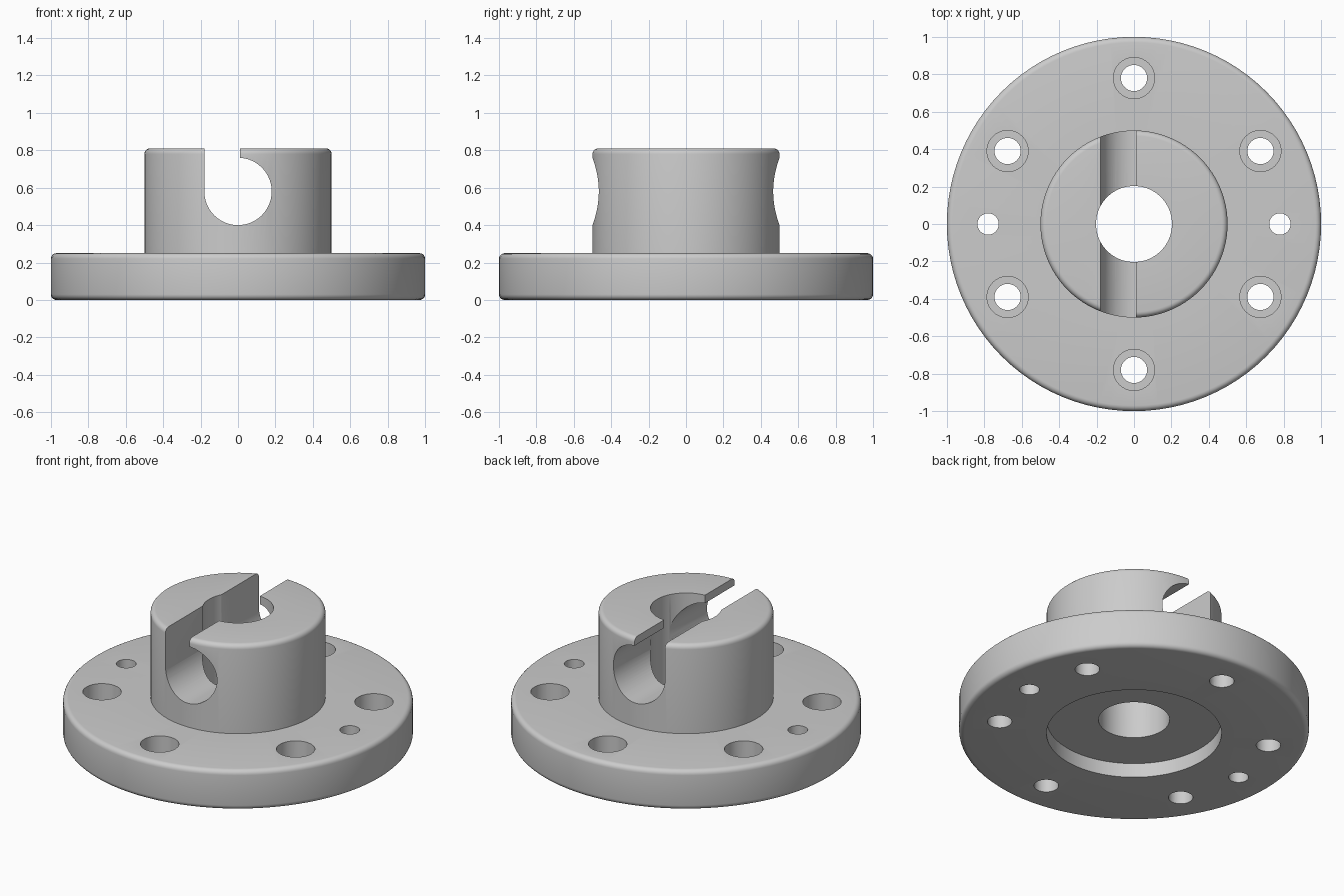
import bpy, bmesh
from math import sin, cos, pi, radians, asin

if "Cube" in bpy.data.objects:
    bpy.data.objects.remove(bpy.data.objects["Cube"])


def make_object(name, bm):
    bmesh.ops.remove_doubles(bm, verts=bm.verts, dist=1e-5)
    bmesh.ops.recalc_face_normals(bm, faces=bm.faces)
    mesh = bpy.data.meshes.new(name)
    bm.to_mesh(mesh)
    bm.free()
    obj = bpy.data.objects.new(name, mesh)
    bpy.context.collection.objects.link(obj)
    return obj


def lathe(name, profile, segments, closed=False, location=(0, 0, 0)):
    """Revolve an (r, z) profile around z."""
    bm = bmesh.new()
    verts = [bm.verts.new((r, 0, z)) for r, z in profile]
    edges = [bm.edges.new(pair) for pair in zip(verts, verts[1:])]
    if closed:
        edges.append(bm.edges.new((verts[-1], verts[0])))
    bmesh.ops.spin(bm, geom=verts + edges, axis=(0, 0, 1), cent=(0, 0, 0),
                   angle=2 * pi, steps=segments)
    obj = make_object(name, bm)
    obj.location = location
    return obj


def arc(cx, cz, r, start, end, steps):
    """Points on an arc, angles in radians."""
    angles = [start + (end - start) * i / steps for i in range(steps + 1)]
    return [(cx + r * cos(a), cz + r * sin(a)) for a in angles]


# Flange and hub in one turned profile: bore, underside recess, rounded rims
FILLET = 0.03
profile = [(0.203, 0.09), (0.5, 0.09), (0.5, 0)]
profile += arc(1 - FILLET, FILLET, FILLET, -pi / 2, 0, 5)
profile += arc(1 - FILLET, 0.25 - FILLET, FILLET, 0, pi / 2, 5)
profile += [(0.5, 0.25)]
profile += arc(0.5 - FILLET, 0.81 - FILLET, FILLET, 0, pi / 2, 5)
profile += [(0.203, 0.81)]
body = lathe("flanged_hub", profile, 96, closed=True)

# Keyhole slot running front to back through the hub
R, CZ, LIP = 0.18, 0.58, 0.01
outline = [(-R, 1.0), (LIP, 1.0)]
outline += arc(0, CZ, R, pi / 2 - asin(LIP / R), -pi, 48)
bm = bmesh.new()
face = bm.faces.new([bm.verts.new((x, -0.7, z)) for x, z in outline])
pushed = bmesh.ops.extrude_face_region(bm, geom=[face], use_keep_orig=True)["geom"]
bmesh.ops.translate(bm, vec=(0, 1.4, 0),
                    verts=[v for v in pushed if isinstance(v, bmesh.types.BMVert)])
cutters = [make_object("slot_cutter", bm)]

# Six counterbored screw holes
PITCH = 0.78
bolt = [(0, -0.1), (0.07, -0.1), (0.07, 0.11), (0.11, 0.11), (0.11, 0.3), (0, 0.3)]
for i in range(6):
    a = radians(30 + 60 * i)
    cutters.append(lathe("screw_hole_cutter", bolt, 40,
                         location=(PITCH * cos(a), PITCH * sin(a), 0)))

# Two plain dowel holes
dowel = [(0, -0.1), (0.057, -0.1), (0.057, 0.3), (0, 0.3)]
for side in (-1, 1):
    cutters.append(lathe("dowel_hole_cutter", dowel, 40, location=(side * PITCH, 0, 0)))

# Cut everything, then remove the helpers
bpy.context.view_layer.objects.active = body
body.select_set(True)
for cutter in cutters:
    cutter.hide_render = True
    mod = body.modifiers.new("cut", "BOOLEAN")
    mod.operation = "DIFFERENCE"
    mod.solver = "EXACT"
    mod.object = cutter
    bpy.ops.object.modifier_apply(modifier=mod.name)
    bpy.data.objects.remove(cutter)

bpy.ops.object.shade_smooth_by_angle(angle=radians(30))
